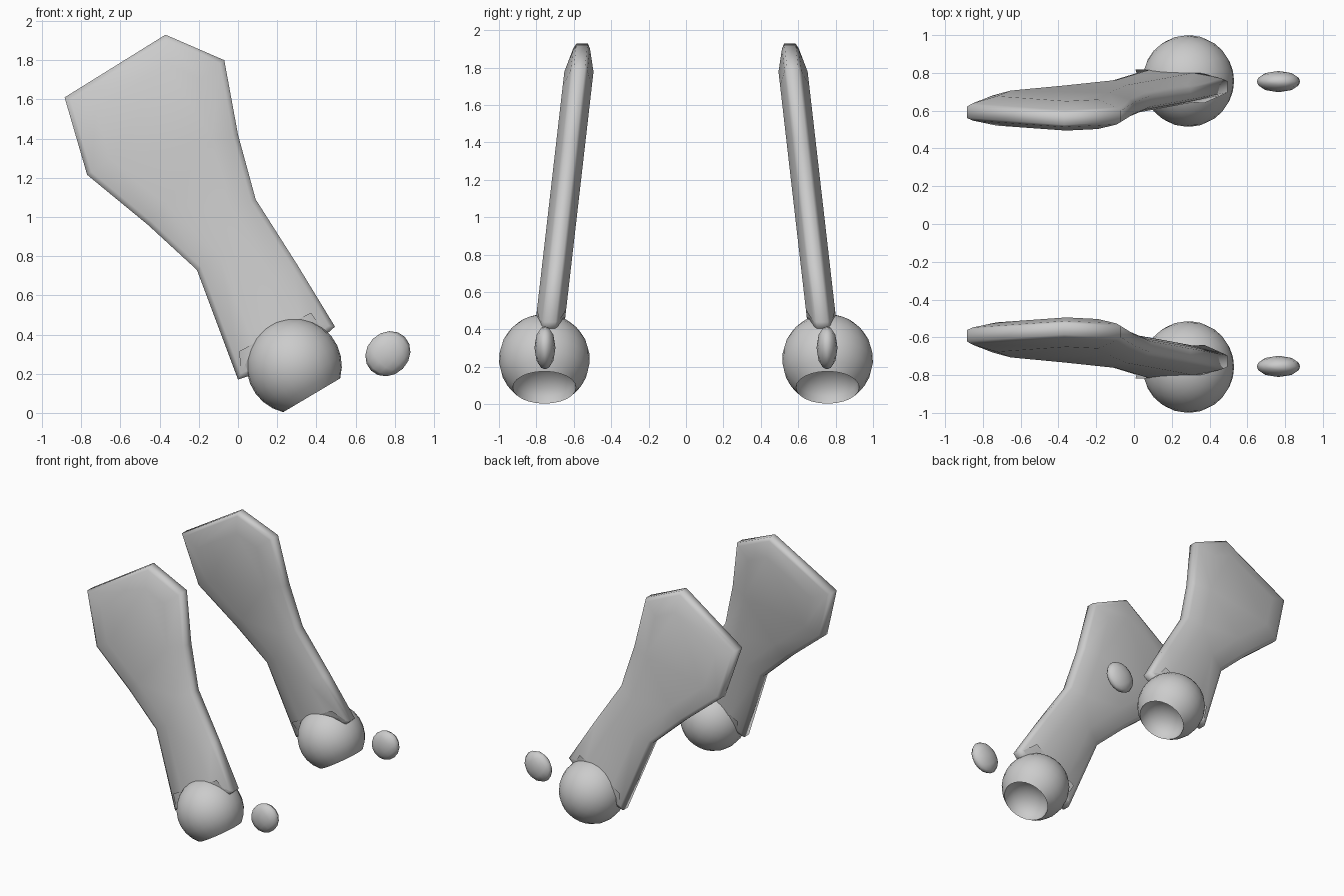
import bpy, bmesh, math
from mathutils import Vector, Matrix

if "Cube" in bpy.data.objects:
    bpy.data.objects.remove(bpy.data.objects["Cube"], do_unlink=True)

mat = bpy.data.materials.new("bone grey")
mat.use_nodes = True
COLOUR = (0.6, 0.6, 0.6, 1)
mat.diffuse_color = COLOUR
mat.node_tree.nodes["Principled BSDF"].inputs["Base Color"].default_value = COLOUR

SIDE_Y = 0.757


def finish(bm, name, side, angle):
    """Move the part to its side, mirror if needed, and shade it."""
    for v in bm.verts:
        v.co.y = side * (v.co.y + SIDE_Y)
    bmesh.ops.recalc_face_normals(bm, faces=bm.faces)
    mesh = bpy.data.meshes.new(name)
    bm.to_mesh(mesh)
    bm.free()
    mesh.materials.append(mat)
    obj = bpy.data.objects.new(name, mesh)
    bpy.context.collection.objects.link(obj)
    bpy.ops.object.select_all(action="DESELECT")
    obj.select_set(True)
    bpy.context.view_layer.objects.active = obj
    bpy.ops.object.shade_smooth_by_angle(angle=math.radians(angle))


# Flat blade outline as (x, z)
OUTLINE = [(-0.37, 1.93), (-0.07, 1.80), (0.0, 1.42), (0.09, 1.09),
           (0.30, 0.76), (0.495, 0.44), (0.45, 0.40), (0.06, 0.19),
           (0.0, 0.17), (-0.21, 0.73), (-0.46, 0.96), (-0.77, 1.215),
           (-0.885, 1.61)]


def shoulder_blade(name, side):
    bm = bmesh.new()
    front = [bm.verts.new((x, -0.03, z)) for x, z in OUTLINE]
    back = [bm.verts.new((x, 0.03, z)) for x, z in OUTLINE]
    caps = [bm.faces.new(front), bm.faces.new(back[::-1])]
    n = len(OUTLINE)
    for i in range(n):
        j = (i + 1) % n
        bm.faces.new((front[i], front[j], back[j], back[i]))
    bmesh.ops.recalc_face_normals(bm, faces=bm.faces)
    # rounded rim, then a gentle swell towards the middle
    for width, rise in ((0.025, 0.015), (0.11, 0.033)):
        for cap in caps:
            bmesh.ops.inset_region(bm, faces=[cap], thickness=width, depth=rise,
                                   use_even_offset=True, use_boundary=True)
    bmesh.ops.triangulate(bm, faces=caps)
    # lean inwards towards the top
    for v in bm.verts:
        v.co.y += 0.02 - 0.115 * v.co.z
    finish(bm, name, side, 75)


def joint_ball(name, side):
    """Lathed ball with a hollow socket at the pole."""
    radius, rim, steps, segments = 0.243, 0.77, 10, 24
    profile = []
    for i in range(steps + 1):
        a = math.pi + (rim - math.pi) * i / steps
        profile.append((radius * math.sin(a), radius * math.cos(a)))
    rim_r, rim_h = profile[-1]
    for i in range(1, 6):
        a = math.pi / 2 * i / 5
        profile.append((rim_r * math.cos(a), rim_h - 0.13 * math.sin(a)))
    bm = bmesh.new()
    verts = [bm.verts.new((r, 0, h)) for r, h in profile]
    edges = [bm.edges.new(pair) for pair in zip(verts, verts[1:])]
    bmesh.ops.spin(bm, geom=verts + edges, axis=(0, 0, 1), cent=(0, 0, 0),
                   angle=math.tau, steps=segments, use_merge=True)
    bmesh.ops.remove_doubles(bm, verts=bm.verts, dist=0.0005)
    tilt = Vector((0, 0, 1)).rotation_difference(Vector((0.51, 0, -0.86)))
    bm.transform(Matrix.Translation((0.287, 0, 0.24)) @ tilt.to_matrix().to_4x4())
    finish(bm, name, side, 60)


def small_bone(name, side):
    bm = bmesh.new()
    bmesh.ops.create_uvsphere(bm, u_segments=12, v_segments=8, radius=1)
    bm.transform(Matrix.Translation((0.765, -0.003, 0.302))
                 @ Matrix.Rotation(-math.pi / 4, 4, "Y")
                 @ Matrix.Diagonal((0.122, 0.056, 0.108, 1)))
    finish(bm, name, side, 60)


for label, side in (("front", -1), ("back", 1)):
    shoulder_blade(label + "_shoulder_blade", side)
    joint_ball(label + "_joint_ball", side)
    small_bone(label + "_small_bone", side)
